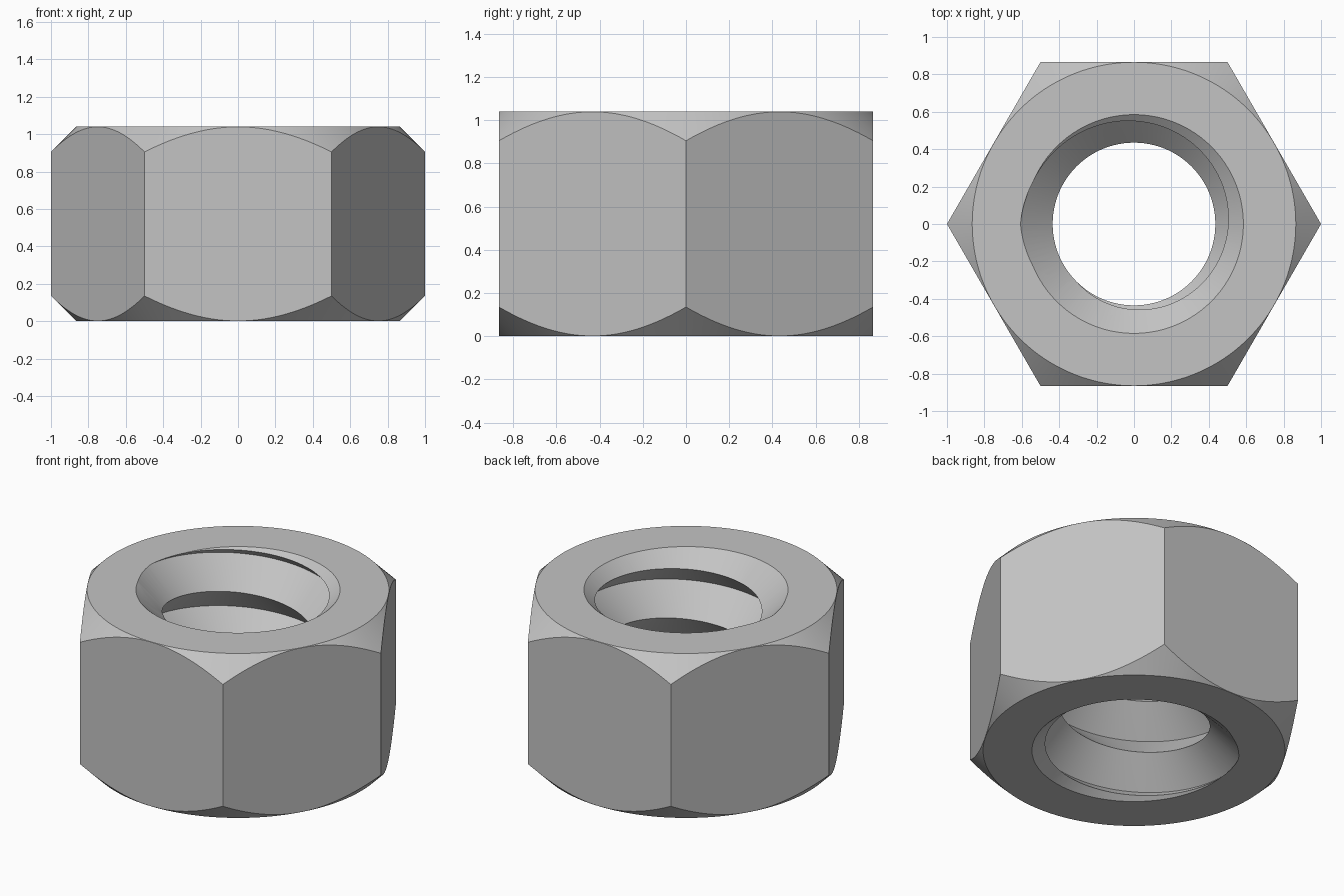
import bpy, bmesh
from math import pi, cos, sin, radians

cube = bpy.data.objects.get("Cube")
if cube:
    bpy.data.objects.remove(cube, do_unlink=True)

HEIGHT = 1.04
APOTHEM = 0.865            # radius where the corner chamfer meets the end faces
CREST, ROOT = 0.435, 0.607  # thread radii
PITCH = 0.337
RIM, SLOPE = 0.585, 1.2     # countersink radius and radius change per height
SEGS = 96

steel = bpy.data.materials.new("grey_steel")
steel.use_nodes = True
grey = (0.55, 0.55, 0.55, 1)
steel.diffuse_color = grey
steel.node_tree.nodes["Principled BSDF"].inputs["Base Color"].default_value = grey


def make_object(name, bm):
    bmesh.ops.recalc_face_normals(bm, faces=bm.faces[:])
    mesh = bpy.data.meshes.new(name)
    bm.to_mesh(mesh)
    bm.free()
    mesh.materials.append(steel)
    obj = bpy.data.objects.new(name, mesh)
    bpy.context.collection.objects.link(obj)
    return obj


def turned(name, profile, sides):
    """Solid of stacked rings from (radius, height) pairs."""
    bm = bmesh.new()
    rings = [[bm.verts.new((r * cos(2 * pi * i / sides), r * sin(2 * pi * i / sides), z))
              for i in range(sides)] for r, z in profile]
    for low, high in zip(rings, rings[1:]):
        for i in range(sides):
            j = (i + 1) % sides
            bm.faces.new((low[i], low[j], high[j], high[i]))
    bm.faces.new(rings[0])
    bm.faces.new(rings[-1])
    return make_object(name, bm)


def thread_core(name, first_turn, turns):
    """Solid right-hand screw with a sharp V profile."""
    bm = bmesh.new()
    count = turns * SEGS

    def helix(radius, drop, length):
        verts = []
        for i in range(length + 1):
            turn = first_turn + i / SEGS
            a = pi + 2 * pi * turn
            verts.append(bm.verts.new((radius * cos(a), radius * sin(a),
                                       HEIGHT + PITCH * turn - drop)))
        return verts

    crest = helix(CREST, PITCH / 2, count + SEGS)
    root = helix(ROOT, 0, count)
    for i in range(count):
        bm.faces.new((crest[i], crest[i + 1], root[i + 1], root[i]))
        bm.faces.new((root[i], root[i + 1], crest[i + 1 + SEGS], crest[i + SEGS]))
    # Close both ends with a fan around the axis
    for start in (0, count):
        loop = crest[start:start + SEGS + 1] + [root[start]]
        centre = bm.verts.new((0, 0, root[start].co.z))
        for a, b in zip(loop, loop[1:] + loop[:1]):
            bm.faces.new((centre, a, b))
    bmesh.ops.triangulate(bm, faces=bm.faces[:])
    return make_object(name, bm)


def combine(target, tool, operation):
    mod = target.modifiers.new(operation.lower(), 'BOOLEAN')
    mod.operation = operation
    mod.solver = 'EXACT'
    mod.object = tool
    bpy.context.view_layer.objects.active = target
    bpy.ops.object.modifier_apply(modifier=mod.name)
    bpy.data.objects.remove(tool, do_unlink=True)


# Hexagonal body with conical corner chamfers at both ends
nut = turned("hex_nut", [(1, -0.1), (1, HEIGHT + 0.1)], 6)
half = HEIGHT / 2
chamfer = turned("chamfer_cutter",
                 [(APOTHEM, 0), (APOTHEM + half, half), (APOTHEM, HEIGHT)], 192)
combine(nut, chamfer, 'INTERSECT')

# Threaded bore
combine(nut, thread_core("thread_cutter", -5, 6), 'DIFFERENCE')

# Countersinks at the top and bottom of the bore
for end, direction in ((HEIGHT, 1), (0, -1)):
    sink = turned("countersink_cutter",
                  [(RIM + SLOPE * d, end + direction * d) for d in (-0.2, 0.1)], SEGS)
    combine(nut, sink, 'DIFFERENCE')

bpy.ops.object.select_all(action='DESELECT')
nut.select_set(True)
bpy.context.view_layer.objects.active = nut
bpy.ops.object.shade_smooth_by_angle(angle=radians(25))
